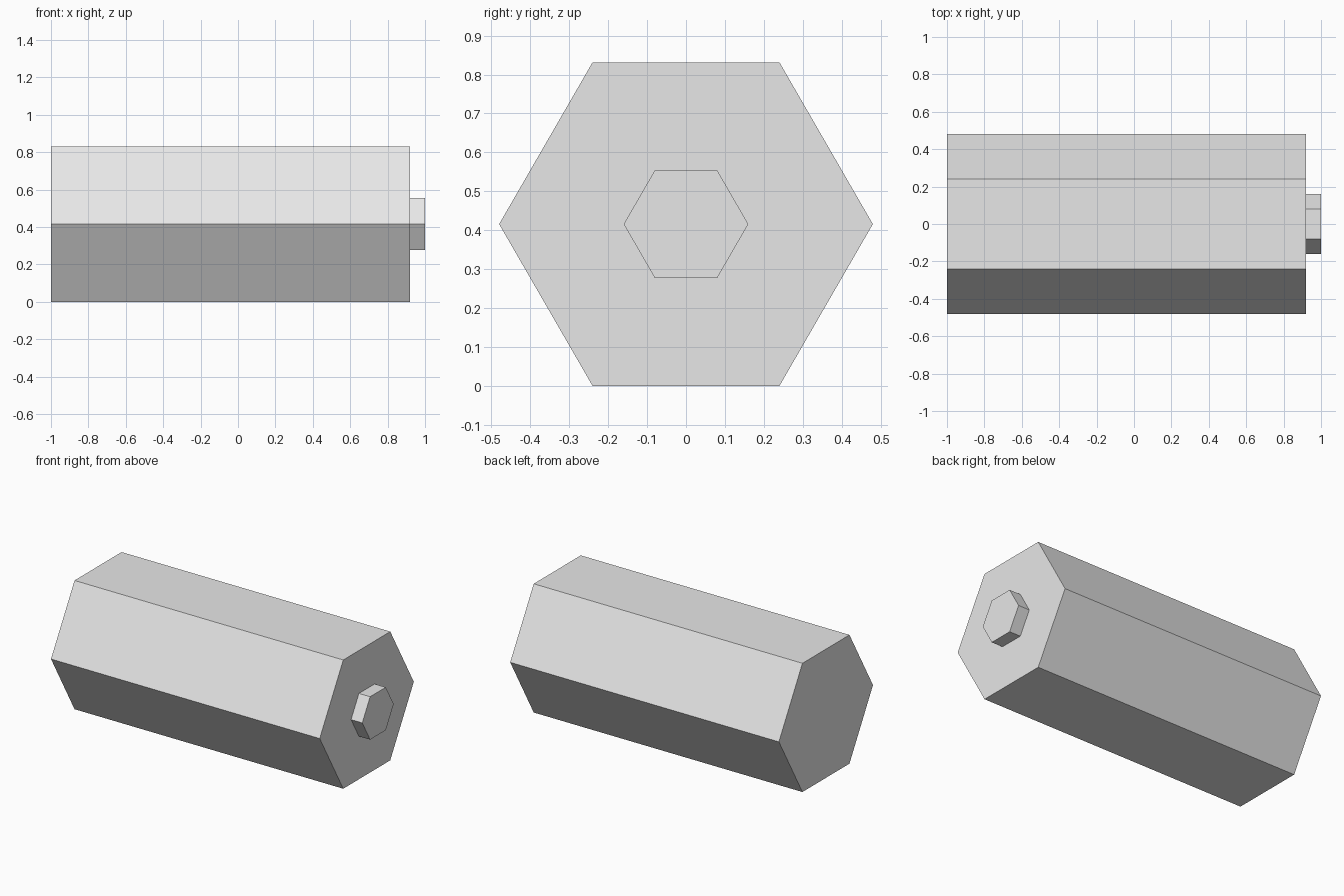
import bpy
from math import pi, cos

cube = bpy.data.objects.get("Cube")
if cube:
    bpy.data.objects.remove(cube, do_unlink=True)

# Single plain grey for every part
grey = bpy.data.materials.new("light_grey")
grey.use_nodes = True
colour = (0.8, 0.8, 0.8, 1.0)
grey.diffuse_color = colour
grey.node_tree.nodes["Principled BSDF"].inputs["Base Color"].default_value = colour

BODY_RADIUS = 0.48
AXIS_HEIGHT = BODY_RADIUS * cos(pi / 6)


def hex_prism(name, radius, x_start, x_end):
    """Six-sided prism lying along x, with flats on top and bottom."""
    bpy.ops.mesh.primitive_cylinder_add(
        vertices=6, radius=radius, depth=x_end - x_start,
        location=((x_start + x_end) / 2, 0, AXIS_HEIGHT), rotation=(0, pi / 2, 0))
    prism = bpy.context.object
    prism.name = name
    prism.data.materials.append(grey)
    bpy.ops.object.transform_apply(location=False, rotation=True, scale=True)
    bpy.ops.object.shade_flat()
    return prism


# Main body and the small terminal on its right-hand end
hex_prism("body", BODY_RADIUS, -1.0, 0.92)
hex_prism("end_terminal", BODY_RADIUS / 3, 0.92, 1.0)
